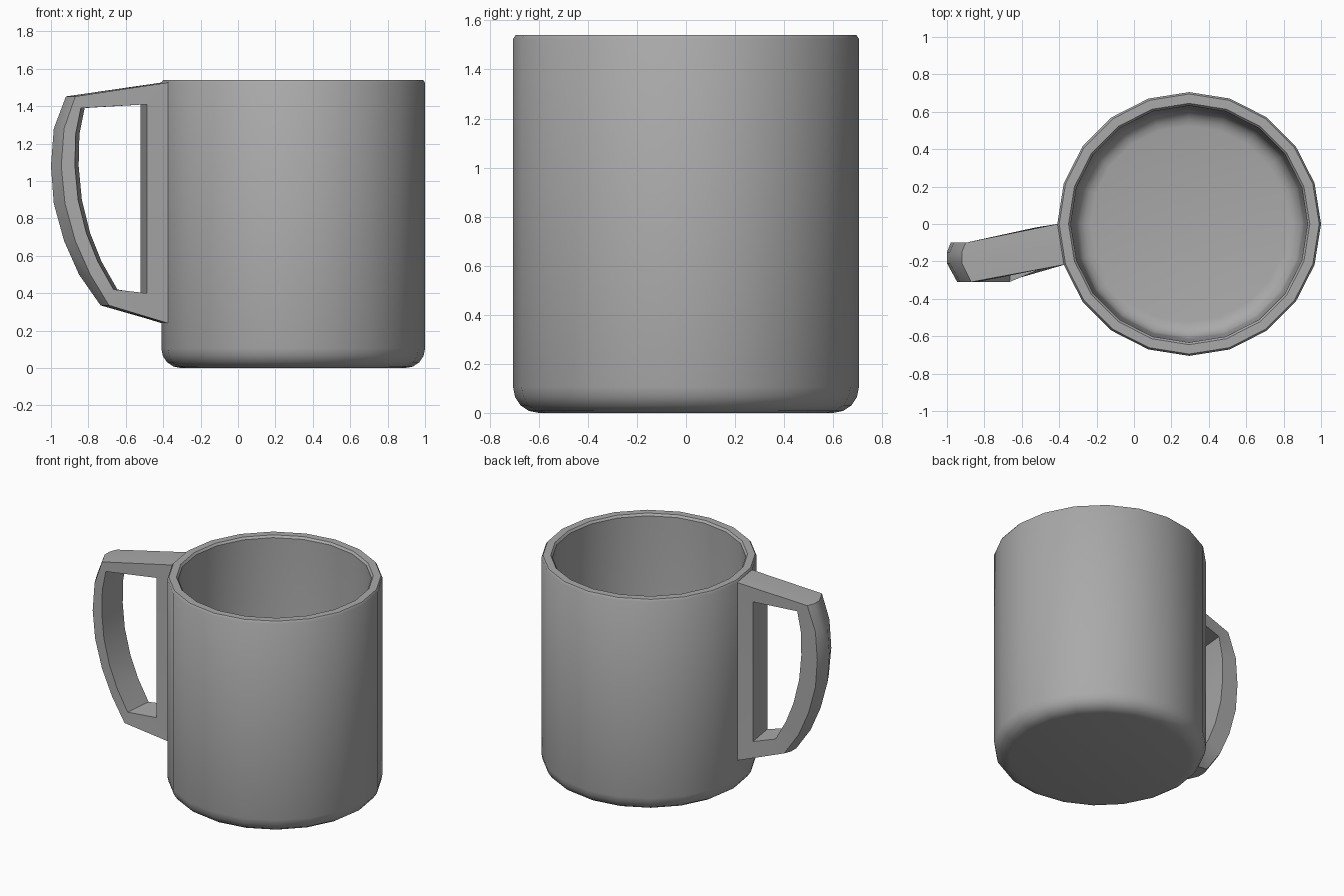
import bpy, bmesh, math

if "Cube" in bpy.data.objects:
    bpy.data.objects.remove(bpy.data.objects["Cube"], do_unlink=True)

grey = bpy.data.materials.new("plain grey")
grey.use_nodes = True
colour = (0.4, 0.4, 0.4, 1)
grey.diffuse_color = colour
grey.node_tree.nodes["Principled BSDF"].inputs["Base Color"].default_value = colour

CENTRE_X = 0.295
SIDES = 20


def finish(name, bm, angle):
    bmesh.ops.recalc_face_normals(bm, faces=bm.faces)
    mesh = bpy.data.meshes.new(name)
    bm.to_mesh(mesh)
    bm.free()
    mesh.materials.append(grey)
    obj = bpy.data.objects.new(name, mesh)
    bpy.context.collection.objects.link(obj)
    bpy.ops.object.select_all(action='DESELECT')
    obj.select_set(True)
    bpy.context.view_layer.objects.active = obj
    bpy.ops.object.shade_smooth_by_angle(angle=math.radians(angle))
    return obj


def bridge(bm, a, b):
    for i in range(len(a)):
        j = (i + 1) % len(a)
        bm.faces.new((a[i], a[j], b[j], b[i]))


def arc(radius, height, size, steps=4):
    """Quarter round from a floor up into a wall."""
    turns = [math.pi / 2 * k / steps for k in range(steps + 1)]
    return [(radius - size + size * math.sin(t), height + size - size * math.cos(t))
            for t in turns]


# Cup: rounded base, straight wall, softened rim and hollow inside
profile = arc(0.705, 0, 0.105)
profile += [(0.705, 1.525), (0.695, 1.54), (0.645, 1.54), (0.633, 1.525)]
profile += arc(0.615, 0.09, 0.09)[::-1]
bm = bmesh.new()
rings = []
for r, z in profile:
    rings.append([bm.verts.new((CENTRE_X + r * math.cos(math.tau * k / SIDES),
                                r * math.sin(math.tau * k / SIDES), z))
                  for k in range(SIDES)])
for a, b in zip(rings, rings[1:]):
    bridge(bm, a, b)
bm.faces.new(rings[0])
bm.faces.new(rings[-1])
finish("cup", bm, 35)

# Handle: closed frame of six-sided sections, chamfered along the grip
bm = bmesh.new()
Y_FRONT, Y_BACK = -0.31, -0.10
# inner x, inner z, front edge x, ridge x, outer z
grip = [(-0.84, 1.39, -0.87, -0.92, 1.452),
        (-0.868, 1.25, -0.93, -0.985, 1.28),
        (-0.872, 1.08, -0.945, -1.0, 1.08),
        (-0.855, 0.90, -0.925, -0.985, 0.88),
        (-0.81, 0.72, -0.87, -0.93, 0.68),
        (-0.75, 0.57, -0.79, -0.85, 0.50),
        (-0.665, 0.42, -0.69, -0.735, 0.335)]
sections = []
for xi, zi, xf, xr, zo in grip:
    points = [(xi, Y_FRONT, zi), (xi + 0.02, Y_BACK, zi), (xr + 0.02, Y_BACK, zo),
              (xr, -0.15, zo), (xr, -0.21, zo), (xf, Y_FRONT, zo)]
    sections.append([bm.verts.new(p) for p in points])

# Upright against the cup, aligned with one flat side of its wall
turn = math.radians(180 + 180 / SIDES)
half = 0.705 * math.sin(math.pi / SIDES)


def on_wall(u, v, z):
    return (CENTRE_X + u * math.cos(turn) - v * math.sin(turn),
            u * math.sin(turn) + v * math.cos(turn), z)


for zi, zo in ((0.40, 0.238), (1.41, 1.527)):
    points = [on_wall(0.81, half, zi), on_wall(0.81, -half, zi)]
    points += [on_wall(0.69, half * s, zo) for s in (-1, -0.5, 0, 1)]
    sections.append([bm.verts.new(p) for p in points])
for i, ring in enumerate(sections):
    bridge(bm, ring, sections[(i + 1) % len(sections)])
finish("handle", bm, 28)
